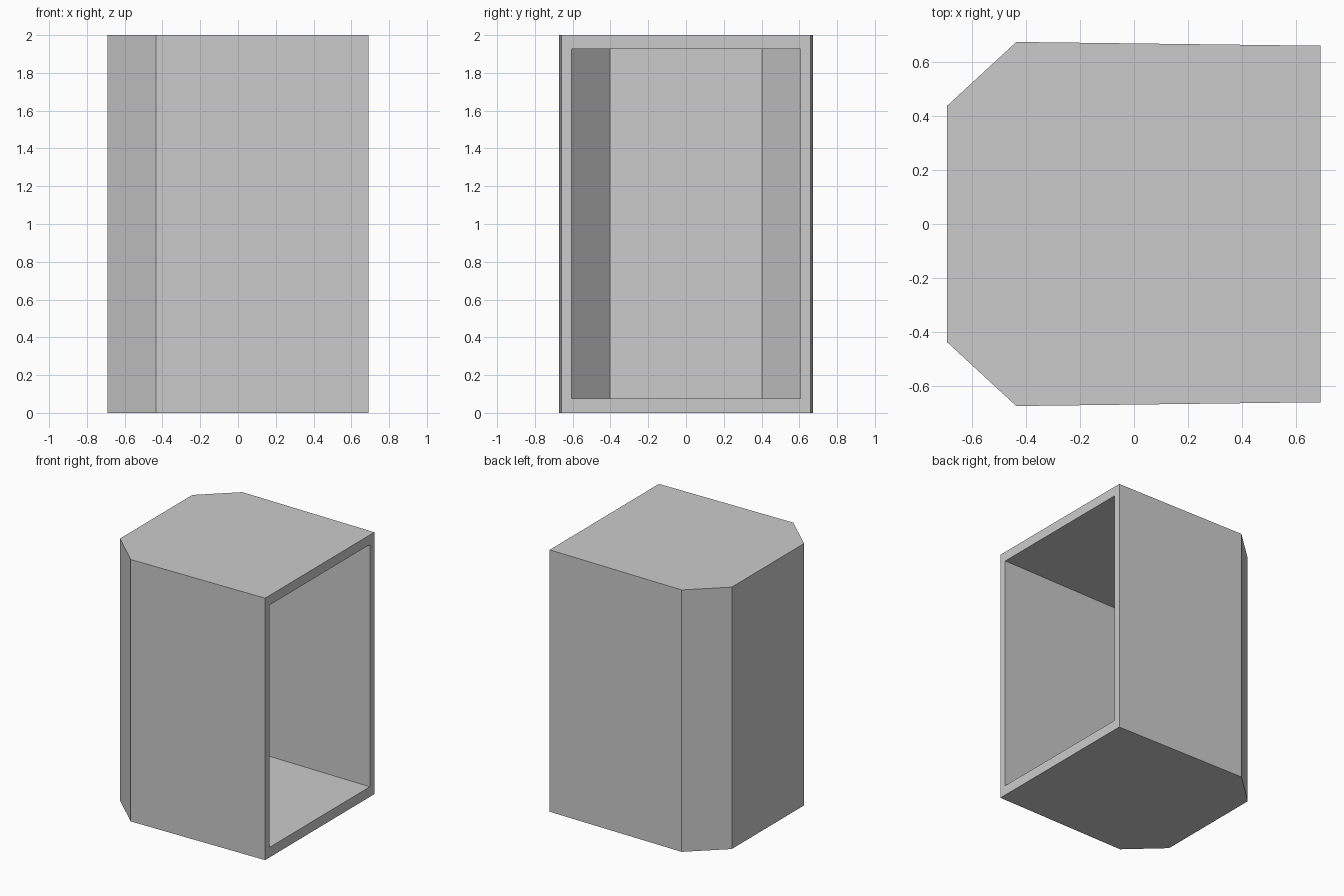
import bpy, bmesh

if "Cube" in bpy.data.objects:
    bpy.data.objects.remove(bpy.data.objects["Cube"])


def prism(name, half_profile, z0, z1):
    """Extrude a plan outline, mirrored across y = 0, from z0 to z1."""
    outline = half_profile + [(x, -y) for x, y in reversed(half_profile)]
    bm = bmesh.new()
    base = bm.faces.new([bm.verts.new((x, y, z0)) for x, y in outline])
    result = bmesh.ops.extrude_face_region(bm, geom=[base])
    top = [v for v in result["geom"] if isinstance(v, bmesh.types.BMVert)]
    bmesh.ops.translate(bm, verts=top, vec=(0, 0, z1 - z0))
    bmesh.ops.recalc_face_normals(bm, faces=bm.faces)
    mesh = bpy.data.meshes.new(name)
    bm.to_mesh(mesh)
    bm.free()
    obj = bpy.data.objects.new(name, mesh)
    bpy.context.collection.objects.link(obj)
    return obj


# Outer booth with two chamfered rear corners
booth = prism("booth_shell",
              [(-0.692, 0.436), (-0.435, 0.673), (0.69, 0.659)], 0, 2)

# Interior cavity, open through the +x side
cavity = prism("cavity_cutter",
               [(-0.635, 0.402), (-0.40, 0.619), (0.80, 0.604)], 0.077, 1.926)
cavity.hide_render = True

cut = booth.modifiers.new("hollow", 'BOOLEAN')
cut.operation = 'DIFFERENCE'
cut.solver = 'EXACT'
cut.object = cavity

# Apply the cut and discard the helper
bpy.context.view_layer.objects.active = booth
bpy.ops.object.modifier_apply(modifier=cut.name)
bpy.data.objects.remove(cavity)
